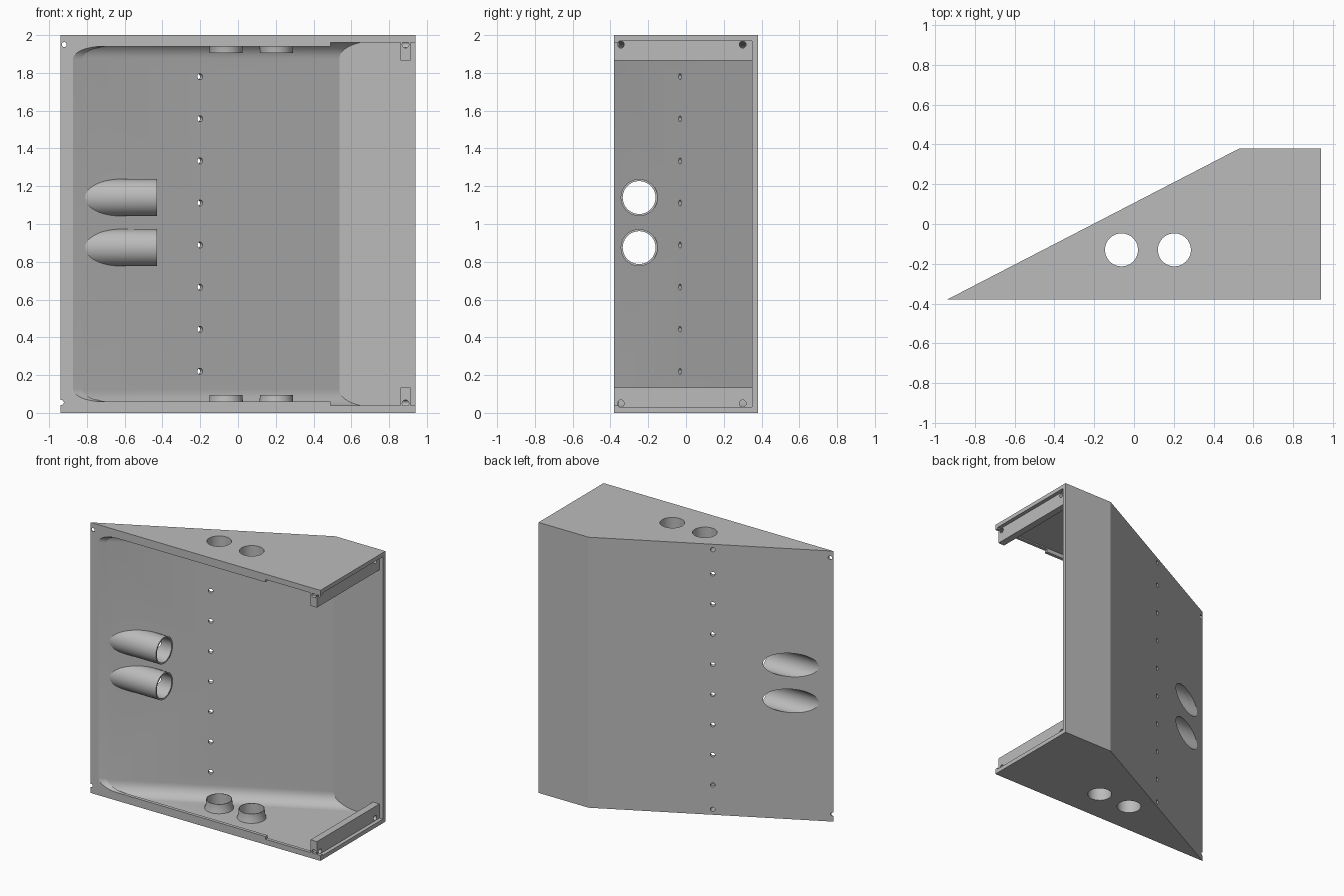
import bpy, bmesh, math
from mathutils import Matrix, Vector

if "Cube" in bpy.data.objects:
    bpy.data.objects.remove(bpy.data.objects["Cube"])

grey = bpy.data.materials.new("light_grey")
grey.use_nodes = True
COLOUR = (0.5, 0.5, 0.5, 1)
grey.diffuse_color = COLOUR
grey.node_tree.nodes["Principled BSDF"].inputs["Base Color"].default_value = COLOUR

LEFT, FRONT, KINK, RIGHT, BACK = -0.94, -0.38, 0.53, 0.94, 0.38
SLOPE = (BACK - FRONT) / (KINK - LEFT)
WALL = 0.03
SLANT_DIR = Vector((1, SLOPE, 0)).normalized()
NORMAL = Vector((-SLANT_DIR.y, SLANT_DIR.x, 0))


def slant_x(y, depth=0.0):
    """x of the sloping wall at y, measured depth inside its outer face."""
    return LEFT + (y - FRONT + depth * math.hypot(1, SLOPE)) / SLOPE


def finish(name, bm):
    bmesh.ops.recalc_face_normals(bm, faces=bm.faces)
    mesh = bpy.data.meshes.new(name)
    bm.to_mesh(mesh)
    bm.free()
    ob = bpy.data.objects.new(name, mesh)
    bpy.context.collection.objects.link(ob)
    mesh.materials.append(grey)
    return ob


def prism(name, points, z0, z1, fillet=0.0):
    """Extruded outline; fillet rounds the top and bottom of its first side."""
    bm = bmesh.new()
    low = [bm.verts.new((x, y, z0)) for x, y in points]
    high = [bm.verts.new((x, y, z1)) for x, y in points]
    bm.faces.new(low)
    bm.faces.new(high)
    n = len(points)
    for i in range(n):
        j = (i + 1) % n
        bm.faces.new((low[i], low[j], high[j], high[i]))
    if fillet:
        edges = [bm.edges.get((ring[0], ring[1])) for ring in (low, high)]
        bmesh.ops.bevel(bm, geom=edges, offset=fillet, segments=8,
                        profile=0.5, affect='EDGES')
    return finish(name, bm)


def box(name, x0, x1, y0, y1, z0, z1):
    return prism(name, [(x0, y0), (x1, y0), (x1, y1), (x0, y1)], z0, z1)


def rod(centre, direction, radius, length, sides=32):
    bm = bmesh.new()
    turn = Vector(direction).to_track_quat('Z', 'Y').to_matrix().to_4x4()
    bmesh.ops.create_cone(bm, cap_ends=True, segments=sides, radius1=radius,
                          radius2=radius, depth=length,
                          matrix=Matrix.Translation(centre) @ turn)
    return finish("cutter", bm)


def cut(ob, cutters):
    for c in cutters:
        c.hide_render = True
        mod = ob.modifiers.new("cut", 'BOOLEAN')
        mod.operation = 'DIFFERENCE'
        mod.solver = 'EXACT'
        mod.object = c
        bpy.context.view_layer.objects.active = ob
        bpy.ops.object.modifier_apply(modifier=mod.name)
        bpy.data.objects.remove(c)


def collar(name, profile, place, sides=48):
    """Ring turned from a closed (radius, height) profile, placed by a function."""
    bm = bmesh.new()
    rings = []
    for r, h in profile:
        rings.append([bm.verts.new(place(r * math.cos(a), r * math.sin(a), h))
                      for a in (2 * math.pi * i / sides for i in range(sides))])
    for k, ring in enumerate(rings):
        nxt = rings[(k + 1) % len(rings)]
        for i in range(sides):
            j = (i + 1) % sides
            bm.faces.new((ring[i], ring[j], nxt[j], nxt[i]))
    return finish(name, bm)


# Wedge shell, open at the front and the right
shell = prism("wedge_shell", [(LEFT, FRONT), (KINK, BACK), (RIGHT, BACK),
                              (RIGHT, FRONT)], 0, 2)
inner_back = BACK - WALL


def cavity(front, inset, fillet):
    return prism("cutter", [(slant_x(front, WALL), front),
                            (slant_x(inner_back, WALL), inner_back),
                            (1.1, inner_back), (1.1, front)],
                 inset, 2 - inset, fillet)


cutters = [cavity(FRONT + 0.025, 0.03, 0.09), cavity(FRONT - 0.12, 0.06, 0.07),
           box("cutter", 0.49, 1.1, -0.5, 0, 0.04, 1.96)]

# Row of small holes along the sloping wall
hole_x = -0.215
hole_y = FRONT + (hole_x - LEFT) * SLOPE
heights = [0.22 + i * 1.56 / 7 for i in range(8)] + [0.04, 1.96]
cutters += [rod((hole_x, hole_y, z), NORMAL, 0.016, 0.12, 16) for z in heights]

# Fixing holes at the thin left edge
cutters += [rod((LEFT + dx, FRONT, z), (0, 1, 0), 0.013, 0.1, 16)
            for dx, z in ((0.005, 0.055), (0.02, 1.95))]

# Openings for the ports
PORT_R, PORT_Y, PORT_END = 0.087, -0.248, -0.43
PORT_Z = (0.875, 1.14)
VENT_R, VENT_Y = 0.083, -0.13
VENT_X = (-0.063, 0.203)
cutters += [rod((-0.7, PORT_Y, z), (1, 0, 0), PORT_R, 0.8, 48) for z in PORT_Z]
cutters += [rod((x, VENT_Y, 1), (0, 0, 1), VENT_R, 2.4, 48) for x in VENT_X]
cut(shell, cutters)
parts = [shell]

# Side ports: tubes that run from the sloping wall towards the right
for label, z in zip(("lower", "upper"), PORT_Z):
    def place(u, v, h, z=z):
        y = PORT_Y + u
        return (PORT_END if h else slant_x(y, WALL / 2), y, z + v)
    parts.append(collar(label + "_side_port",
                        [(PORT_R, 0), (PORT_R + 0.011, 0),
                         (PORT_R + 0.011, 1), (PORT_R, 1)], place))

# Short collars round the top and bottom openings
vent = [(VENT_R, 0.02), (VENT_R + 0.016, 0.02), (VENT_R + 0.014, 0.035),
        (VENT_R + 0.006, 0.055), (VENT_R + 0.004, 0.095), (VENT_R, 0.095)]
for level in ("bottom", "top"):
    for side, x in zip(("right", "left"), VENT_X):
        def place(u, v, h, x=x, level=level):
            return (x + u, VENT_Y + v, h if level == "bottom" else 2 - h)
        parts.append(collar(f"{level}_{side}_collar", vent, place))

# Rails across the open right end, with screw holes
for level in ("bottom", "top"):
    def height(h, level=level):
        return h if level == "bottom" else 2 - h
    z0, z1 = sorted((height(0.025), height(0.135)))
    rail = box(level + "_rail", 0.86, 0.912, FRONT, inner_back + 0.005, z0, z1)
    screw = height(0.05)
    cut(rail, [rod((0.9, y, screw), (1, 0, 0), 0.018, 0.14, 20)
               for y in (-0.345, 0.3)]
        + [rod((0.887, FRONT, screw), (0, 1, 0), 0.018, 0.05, 20)])
    parts.append(rail)

# Smooth the round faces, keep the edges crisp
bpy.ops.object.select_all(action='DESELECT')
for ob in parts:
    ob.select_set(True)
bpy.context.view_layer.objects.active = shell
bpy.ops.object.shade_smooth_by_angle(angle=math.radians(25))
